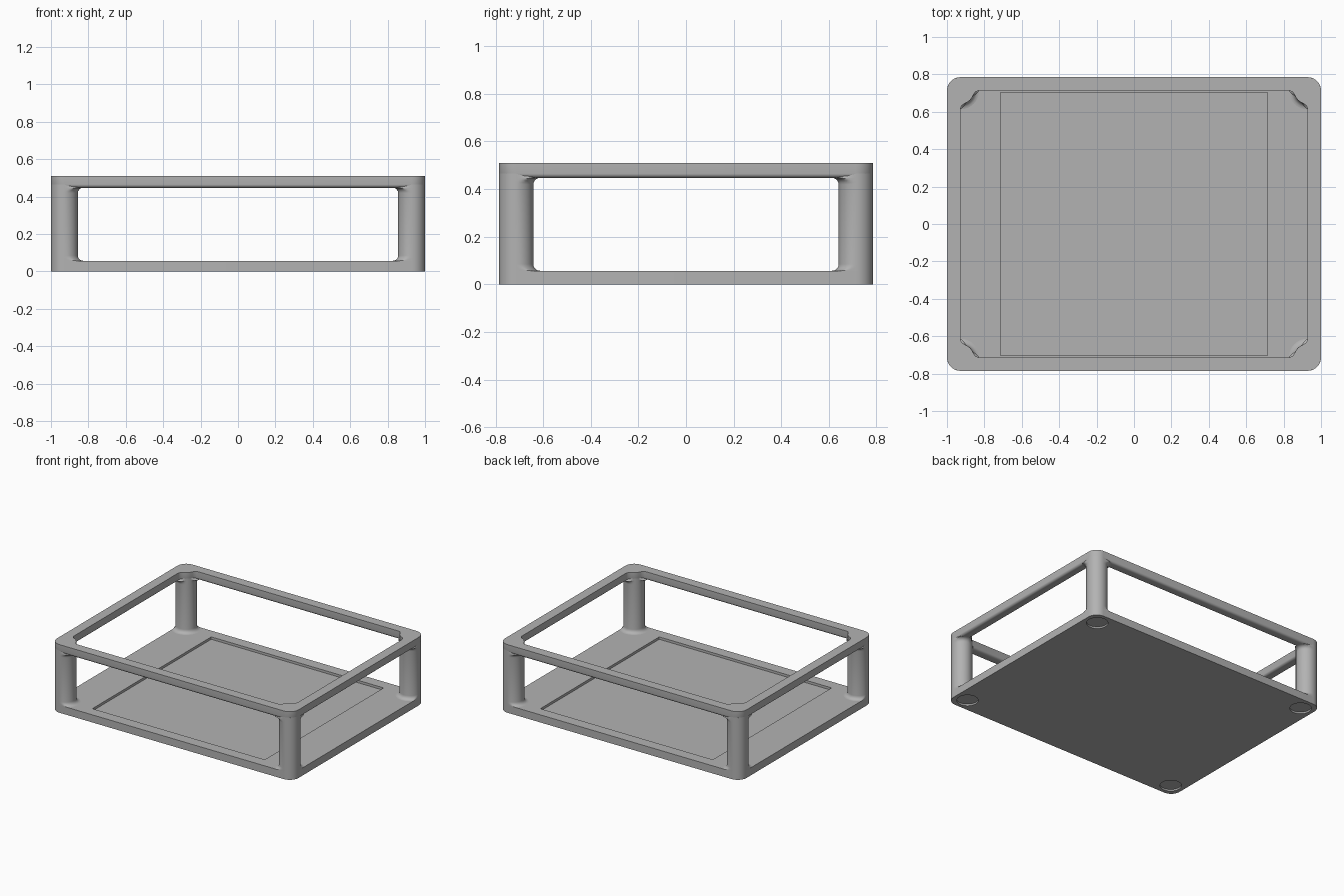
import bpy, bmesh
from math import sin, cos, pi, radians

cube = bpy.data.objects.get("Cube")
if cube:
    bpy.data.objects.remove(cube, do_unlink=True)

HX, HY, H = 1.0, 0.785, 0.51      # half width, half depth, height
R = 0.072                         # post and corner radius
CX, CY = HX - R, HY - R           # post centre
BASE, RAIL = 0.057, 0.447         # top of base, underside of rail
FLARE, ROUND = 0.028, 0.018       # post fillet, rail edge rounding
CORNERS = [(1, 1), (-1, 1), (-1, -1), (1, -1)]

grey = bpy.data.materials.new("light_grey")
grey.use_nodes = True
grey.diffuse_color = (0.45, 0.45, 0.45, 1)
grey.node_tree.nodes["Principled BSDF"].inputs["Base Color"].default_value = (0.45, 0.45, 0.45, 1)


def finish(name, bm):
    bmesh.ops.recalc_face_normals(bm, faces=bm.faces)
    mesh = bpy.data.meshes.new(name)
    bm.to_mesh(mesh)
    bm.free()
    mesh.materials.append(grey)
    ob = bpy.data.objects.new(name, mesh)
    bpy.context.collection.objects.link(ob)
    return ob


def smooth(ob):
    bpy.ops.object.select_all(action='DESELECT')
    ob.select_set(True)
    bpy.context.view_layer.objects.active = ob
    bpy.ops.object.shade_smooth_by_angle(angle=radians(35))


def skin(name, rings, closed=False):
    """Join rings of points with quads; cap the ends unless closed."""
    bm = bmesh.new()
    loops = [[bm.verts.new(p) for p in ring] for ring in rings]
    pairs = list(zip(loops, loops[1:]))
    if closed:
        pairs.append((loops[-1], loops[0]))
    else:
        bm.faces.new(loops[0])
        bm.faces.new(loops[-1])
    n = len(loops[0])
    for a, b in pairs:
        for i in range(n):
            j = (i + 1) % n
            bm.faces.new((a[i], a[j], b[j], b[i]))
    return finish(name, bm)


def outline(corner):
    """Mirror one corner's offsets around the four post centres."""
    pts = []
    for sx, sy in CORNERS:
        part = corner if sx * sy > 0 else corner[::-1]
        pts += [(sx * (CX + R * u), sy * (CY + R * v)) for u, v in part]
    return pts


def cut(ob, cutter):
    mod = ob.modifiers.new("cut", 'BOOLEAN')
    mod.operation, mod.solver, mod.object = 'DIFFERENCE', 'EXACT', cutter
    bpy.context.view_layer.objects.active = ob
    bpy.ops.object.modifier_apply(modifier=mod.name)
    bpy.data.objects.remove(cutter, do_unlink=True)


# Outer outline is a rounded rectangle; inner one bulges around each post
outer = outline([(cos(i * pi / 16), sin(i * pi / 16)) for i in range(9)])
half = [(0, -1.35), (-0.08, -1.12), (-0.31, -0.95), (-0.53, -0.85)]
inner = outline(half + [(-0.707, -0.707)] + [(v, u) for u, v in half[::-1]])

# Base tray with a shallow rectangular recess and four round foot pockets
base = skin("base_tray", [[(x, y, z) for x, y in outer] for z in (0, BASE)])
cut(base, skin("recess_cutter", [[(sx * 0.714, sy * 0.703, z) for sx, sy in CORNERS]
                                 for z in (BASE - 0.018, BASE + 0.1)]))
for sx, sy in CORNERS:
    cut(base, skin("foot_pocket_cutter",
                   [[(sx * 0.9 + 0.073 * cos(i * pi / 20), sy * 0.685 + 0.073 * sin(i * pi / 20), z)
                     for i in range(40)] for z in (-0.1, 0.012)]))
smooth(base)

# Top rail: section from outside to inside with rounded lower edges
arc = [i * pi / 10 for i in range(6)]
left = [(0.25 * (1 - cos(a)), RAIL + ROUND * (1 - sin(a))) for a in arc]
section = [(0, H)] + left + [(1 - t, z) for t, z in left[::-1]] + [(1, H)]
smooth(skin("top_rail", [[(o[0] + t * (i[0] - o[0]), o[1] + t * (i[1] - o[1]), z)
                          for o, i in zip(outer, inner)] for t, z in section], closed=True))


def post_ring(sx, sy, flare, z, fade):
    """One post level; fillets spread inward and stay within the outer walls."""
    ring = []
    for i in range(48):
        a = i * pi / 24
        c, s = cos(a), sin(a)
        amount = 1.0
        if c > 0 and s > 0:
            amount = 0
        elif c < 0 and s < 0 and fade:
            amount = max(0, 1 - min(a - pi, 1.5 * pi - a) / radians(25))
        r = R + flare * amount
        ring.append((sx * min(HX, CX + r * c), sy * min(HY, CY + r * s), z))
    return ring


# Corner posts with filleted ends
for sx, sy in CORNERS:
    fillet = [(FLARE * (1 - sin(a)), FLARE * (1 - cos(a))) for a in arc]
    rings = [post_ring(sx, sy, f, BASE + d, False) for f, d in fillet]
    rings += [post_ring(sx, sy, f, RAIL - d, True) for f, d in fillet[::-1]]
    rings.append(post_ring(sx, sy, 0, RAIL + ROUND, True))
    name = ("back" if sy > 0 else "front") + ("_left" if sx > 0 else "_right") + "_post"
    smooth(skin(name, rings))
